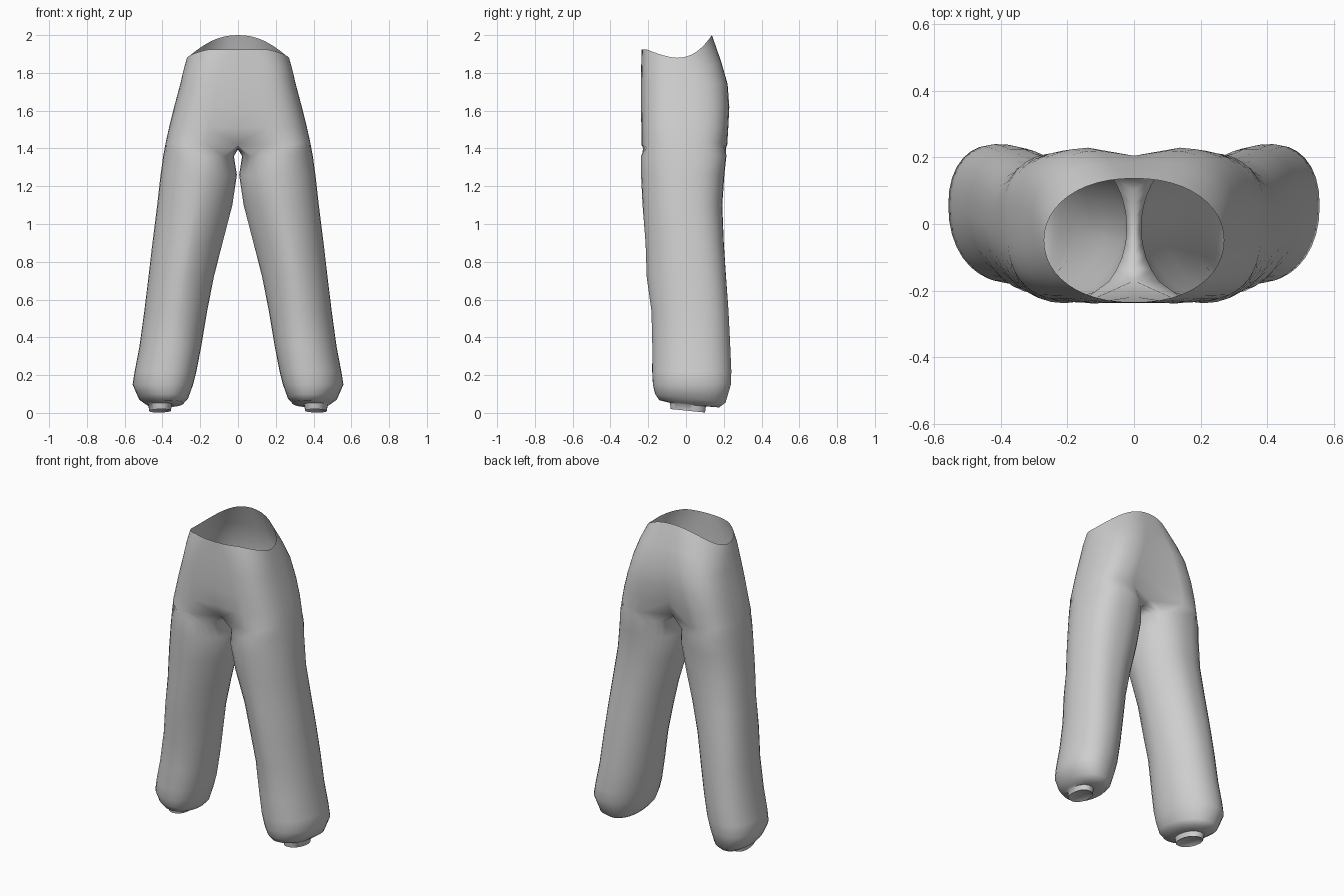
import bpy, bmesh, math

if "Cube" in bpy.data.objects:
    bpy.data.objects.remove(bpy.data.objects["Cube"])

N = 32          # points around a leg
H = 12          # hip arc uses ring indices -H..H, the rest form the crotch


def spow(v, p):
    return math.copysign(abs(v) ** p, v)


# Leg rings from cuff to thigh: z, inner x, outer x, front y, back y, tilt along y
LEG = [
    (0.025, 0.375, 0.455, -0.05, 0.07, -0.10),
    (0.012, 0.355, 0.470, -0.08, 0.10, -0.10),
    (0.045, 0.350, 0.475, -0.085, 0.105, -0.10),
    (0.050, 0.290, 0.485, -0.14, 0.175, -0.12),
    (0.080, 0.263, 0.525, -0.162, 0.208, -0.12),
    (0.150, 0.238, 0.558, -0.174, 0.236, 0),
    (0.220, 0.220, 0.547, -0.178, 0.239, 0),
    (0.350, 0.195, 0.522, -0.178, 0.234, 0),
    (0.540, 0.163, 0.496, -0.183, 0.225, 0),
    (0.720, 0.128, 0.474, -0.208, 0.212, 0),
    (0.900, 0.082, 0.453, -0.214, 0.200, 0),
    (1.100, 0.030, 0.428, -0.230, 0.192, 0),
    (1.260, 0.006, 0.410, -0.238, 0.203, 0),
    (1.360, 0.022, 0.396, -0.238, 0.214, 0),
]

# Hip rows: side z, front z, back z, outer x, front y, back y,
# centre front y, centre back y, squareness in x (front, back) and y
HIP = [
    (1.44, 1.42, 1.42, 0.381, -0.238, 0.220, -0.170, 0.140, 0.42, 0.36, 0.78),
    (1.52, 1.51, 1.52, 0.363, -0.238, 0.226, -0.218, 0.180, 0.44, 0.38, 0.80),
    (1.62, 1.62, 1.62, 0.338, -0.240, 0.231, -0.235, 0.203, 0.47, 0.44, 0.80),
    (1.74, 1.74, 1.74, 0.306, -0.240, 0.224, -0.237, 0.205, 0.50, 0.54, 0.82),
    (1.82, 1.84, 1.86, 0.287, -0.238, 0.190, -0.237, 0.183, 0.60, 0.70, 0.88),
    (1.88, 1.925, 2.00, 0.270, -0.235, 0.137, -0.235, 0.137, 0.90, 0.92, 0.96),
]


def corner(t, z):
    # roundness of each quarter of the leg, strongest around the knee
    w = max(0, 1 - abs(z - 0.85) / 0.6)
    s, c = math.sin(t), math.cos(t)
    if c > 0:
        if s > 0:
            return 0.93 - 0.17 * min(1, max(0, z - 0.3) / 0.4)
        return 0.90 + 0.20 * w
    return (0.93 + 0.14 * w) if s > 0 else (0.93 + 0.36 * w)


def leg_ring(z, xi, xo, yf, yb, tilt):
    cx, cy, rx, ry = (xi + xo) / 2, (yf + yb) / 2, (xo - xi) / 2, (yb - yf) / 2
    # lower leg turns outward slightly
    skew = 0.03 * max(0, 1 - z / 1.1) * min(1, rx / 0.15)
    pts = []
    for i in range(N):
        t = 2 * math.pi * (i - H) / N
        p = corner(t, z)
        y = cy + ry * spow(math.sin(t), p) + skew * math.cos(t)
        pts.append((cx + rx * spow(math.cos(t), p), y, z + tilt * y))
    return pts


def hip_arc(zs, zf, zb, xo, yf, yb, cf, cb, pf, pb, q):
    cy, ry = (yf + yb) / 2, (yb - yf) / 2
    pts = []
    for j in range(-H, H + 1):
        t = math.pi / 2 * j / H
        s, c = math.sin(t), max(math.cos(t), 0)
        x = 0.0 if abs(j) == H else xo * c ** (pf if s < 0 else pb)
        # the centre seam dips inward
        dip = max(0, 1 - x / 0.15) ** 2
        y = cy + ry * spow(s, q)
        y += dip * ((cf - yf) if s < 0 else (cb - yb))
        # the rim is flat in front and peaks at the back
        if s < 0:
            z = zs + (zf - zs) * min(1, -s / 0.85) ** 1.5
        else:
            z = zs + (zb - zs) * s ** 2.2
        pts.append((x, y, z))
    return pts


def crotch_points(back, front):
    # strip under the seam from back to front
    n = N - (2 * H + 1)
    out = []
    for k in range(1, n + 1):
        f = k / (n + 1)
        y = back[1] + (front[1] - back[1]) * f
        out.append((0, y, 1.42 - 0.025 * math.sin(math.pi * f) ** 0.7))
    return out


bm = bmesh.new()
rows = []
for r in LEG:
    rows.append([bm.verts.new(p) for p in leg_ring(*r)])
arc = hip_arc(*HIP[0])
rows.append([bm.verts.new(p) for p in arc + crotch_points(arc[-1], arc[0])])

# Closed leg tube
for a, b in zip(rows, rows[1:]):
    for i in range(N):
        j = (i + 1) % N
        bm.faces.new((a[i], a[j], b[j], b[i]))
# Cuff end
bm.faces.new(list(reversed(rows[0])))

# Open hip shell above the crotch
prev = rows[-1][:2 * H + 1]
for r in HIP[1:]:
    cur = [bm.verts.new(p) for p in hip_arc(*r)]
    for i in range(2 * H):
        bm.faces.new((prev[i], prev[i + 1], cur[i + 1], cur[i]))
    prev = cur

mesh = bpy.data.meshes.new("trousers")
bm.to_mesh(mesh)
bm.free()
trousers = bpy.data.objects.new("trousers", mesh)
bpy.context.collection.objects.link(trousers)

# Plain grey cloth
cloth = bpy.data.materials.new("grey cloth")
cloth.diffuse_color = (0.62, 0.62, 0.62, 1)
cloth.use_nodes = True
cloth.node_tree.nodes["Principled BSDF"].inputs["Base Color"].default_value = cloth.diffuse_color
mesh.materials.append(cloth)

# Second leg by mirroring across the seam
mirror = trousers.modifiers.new("mirror", 'MIRROR')
mirror.use_clip = True
mirror.merge_threshold = 0.002

bpy.context.view_layer.objects.active = trousers
trousers.select_set(True)
bpy.ops.object.shade_smooth_by_angle(angle=math.radians(60))
